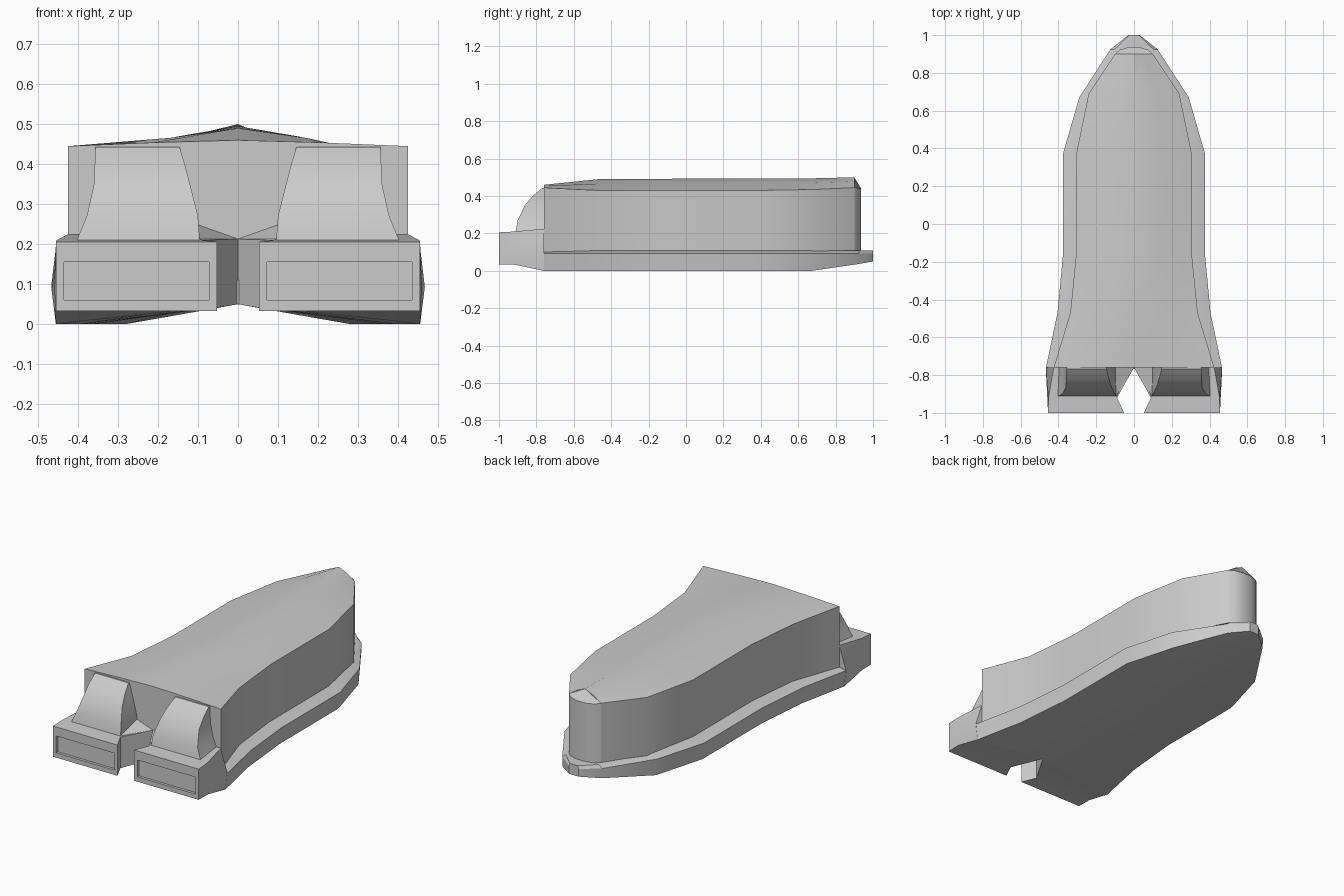
import bpy, bmesh, math

if "Cube" in bpy.data.objects:
    bpy.data.objects.remove(bpy.data.objects["Cube"])


def loft(name, rings, angle=28):
    """Skin a list of closed rings of equal length and cap both ends."""
    bm = bmesh.new()
    rows = [[bm.verts.new(p) for p in ring] for ring in rings]
    n = len(rows[0])
    for a, b in zip(rows, rows[1:]):
        for i in range(n):
            j = (i + 1) % n
            bm.faces.new((a[i], a[j], b[j], b[i]))
    bm.faces.new(rows[0])
    bm.faces.new(rows[-1])
    bmesh.ops.recalc_face_normals(bm, faces=bm.faces)
    mesh = bpy.data.meshes.new(name)
    bm.to_mesh(mesh)
    bm.free()
    obj = bpy.data.objects.new(name, mesh)
    bpy.context.collection.objects.link(obj)
    bpy.ops.object.select_all(action='DESELECT')
    obj.select_set(True)
    bpy.context.view_layer.objects.active = obj
    bpy.ops.object.shade_smooth_by_angle(angle=math.radians(angle))
    return obj


def symmetric(y, half):
    """Full ring from a half section that starts and ends on x = 0."""
    right = [(x, y, z) for x, z in half]
    left = [(-x, y, z) for x, z in reversed(half[1:-1])]
    return right + left


def mirrored(name, rings):
    for side, s in (("right", 1), ("left", -1)):
        loft(name + "_" + side, [[(s * x, y, z) for x, y, z in r] for r in rings])


# Lower hull with an arched underside and a sloped ledge: y, half width, bottom z
hull = [(1.0, .03, .05), (.925, .125, .037), (.67, .29, 0), (.375, .375, 0),
        (-.15, .375, 0), (-.47, .405, 0), (-.765, .467, 0)]
loft("lower_hull", [symmetric(y, [(0, .05), (w * .48, (.05 + zb) / 2), (w * .975, zb),
                                  (w, .093), (w * .82, .11), (0, .11)])
                    for y, w, zb in hull])

# Upper body with a crowned roof: y, half width, eave z, ridge z
body = [(.9, .1, .445, .5), (.69, .24, .435, .495), (.375, .305, .43, .495),
        (-.15, .305, .43, .492), (-.47, .337, .43, .49), (-.76, .425, .445, .46)]
loft("upper_body", [symmetric(y, [(0, .1), (w, .1), (w, ze),
                                  (w / 2, ze + (zr - ze) * .6), (0, zr)])
                    for y, w, ze, zr in body])

# Rounded nose column with a sloping cap
outline = [(-.1, .9), (-.075, .922), (-.03, .936), (.03, .936), (.075, .922), (.1, .9), (0, .9)]
tops = [.445, .442, .44, .44, .442, .445, .5]
loft("nose_column", [[(x, y, .1) for x, y in outline],
                     [(x, y, z) for (x, y), z in zip(outline, tops)]])

# Rear pods: sections running backwards, ending in a recessed panel
pod = [(-.76, [(0, .05), (.455, 0), (.467, .093), (.425, .225), (0, .213)]),
       (-.92, [(.09, .035), (.457, .034), (.459, .11), (.453, .21), (.09, .21)]),
       (-1.0, [(.052, .033), (.455, .033), (.455, .11), (.455, .206), (.052, .206)]),
       (-1.0, [(.072, .06), (.435, .06), (.435, .11), (.435, .155), (.072, .155)]),
       (-.985, [(.072, .06), (.435, .06), (.435, .11), (.435, .155), (.072, .155)])]
mirrored("rear_pod", [[(x, y, z) for x, z in section] for y, section in pod])

# Curved scoops between the pods and the rear wall: z, y, inner x, outer x
scoop = [(.205, -.912, .095, .405), (.27, -.9, .1, .378), (.35, -.862, .12, .36),
         (.40, -.82, .133, .358), (.443, -.768, .146, .356)]
mirrored("rear_scoop", [[(a, y, z), (b, y, z), (b, -.755, z), (a, -.755, z)]
                        for z, y, a, b in scoop])

# Small sloped decks beside the notch
mirrored("notch_deck", [[(0, -.76, .205), (.09, -.92, .205), (.13, -.757, .205)],
                        [(0, -.76, .213), (.095, -.91, .213), (.13, -.757, .26)]])
